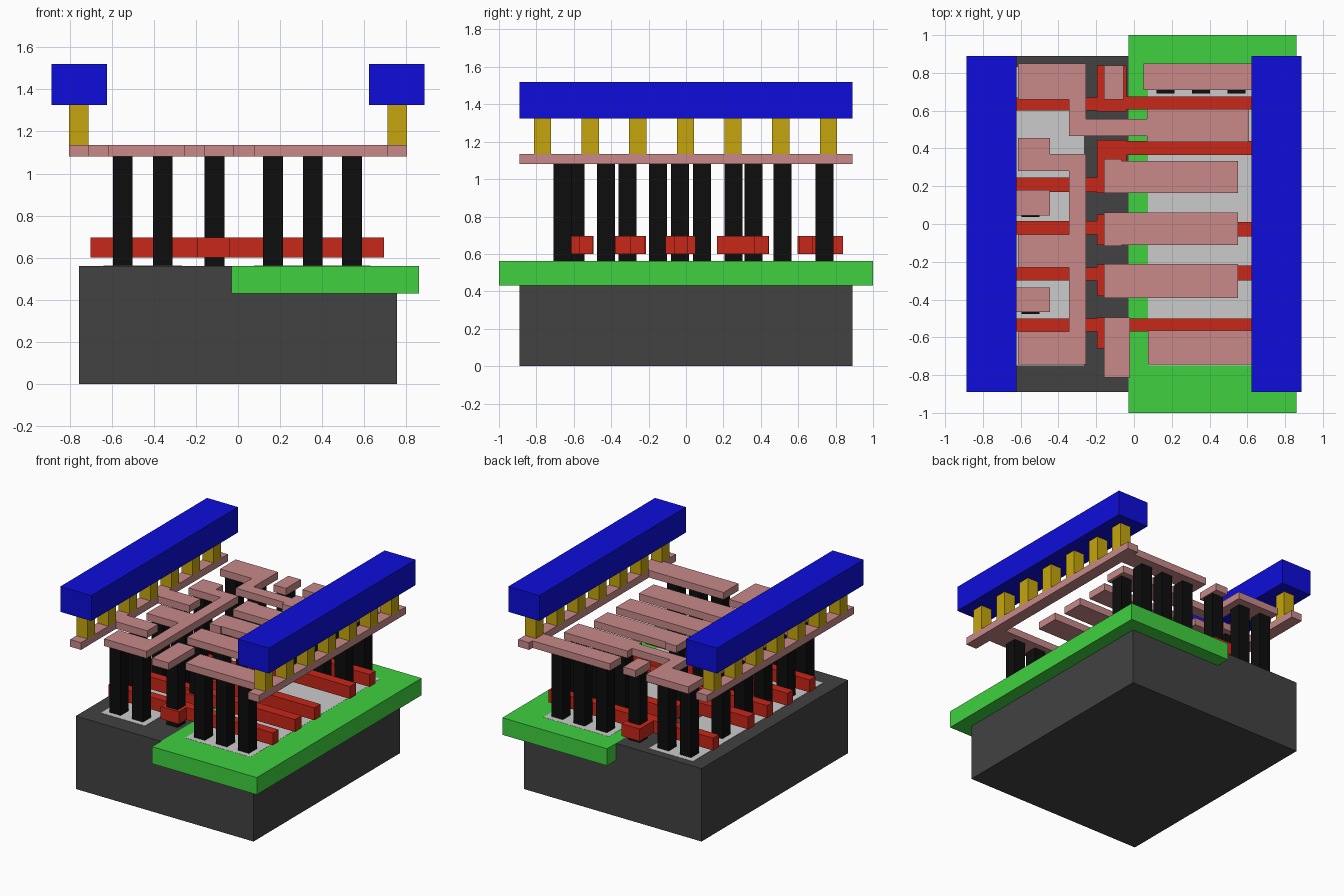
import bpy, bmesh


def material(name, r, g, b):
    m = bpy.data.materials.new(name)
    m.diffuse_color = (r, g, b, 1)
    return m


DARK = material("dark_grey", 0.054, 0.054, 0.054)
GREEN = material("green", 0.05, 0.64, 0.05)
RED = material("red", 0.58, 0.02, 0.01)
BLACK = material("black", 0.004, 0.004, 0.004)
PINK = material("pink", 0.58, 0.25, 0.25)
GOLD = material("gold", 0.56, 0.38, 0.004)
BLUE = material("blue", 0.004, 0.004, 0.7)


def prism(name, outline, z0, z1, mat=None):
    """Extrude a flat outline from z0 up to z1."""
    bm = bmesh.new()
    base = bm.faces.new([bm.verts.new((x, y, z0)) for x, y in outline])
    top = bmesh.ops.extrude_face_region(bm, geom=[base])["geom"]
    verts = [v for v in top if isinstance(v, bmesh.types.BMVert)]
    bmesh.ops.translate(bm, verts=verts, vec=(0, 0, z1 - z0))
    bmesh.ops.recalc_face_normals(bm, faces=bm.faces)
    mesh = bpy.data.meshes.new(name)
    bm.to_mesh(mesh)
    bm.free()
    ob = bpy.data.objects.new(name, mesh)
    bpy.context.collection.objects.link(ob)
    if mat:
        mesh.materials.append(mat)
    return ob


def box(name, x0, x1, y0, y1, z0, z1, mat=None):
    return prism(name, [(x0, y0), (x1, y0), (x1, y1), (x0, y1)], z0, z1, mat)


TOP = 0.56             # substrate surface
M0, M1 = 1.08, 1.135   # lower metal layer

# Substrate, well and the two diffusion areas
box("substrate", -0.755, 0.755, -0.89, 0.89, 0, TOP, DARK)
box("well", -0.03, 0.86, -1, 1, 0.43, TOP + 0.001, GREEN)
box("diffusion_left", -0.64, -0.265, -0.75, 0.83, 0.5, TOP + 0.002)
box("diffusion_right", 0.075, 0.63, -0.75, 0.83, 0.5, TOP + 0.002)

# Gate strips: a long bar with a contact pad near the middle
A, B = -0.70, 0.695
P, Q = -0.195, -0.04


def gate(i, left, right, pad):
    (l0, l1), (r0, r1), (p0, p1) = left, right, pad
    pts = [(A, l0), (P, l0), (P, p0), (Q, p0), (Q, r0), (B, r0),
           (B, r1), (Q, r1), (Q, p1), (P, p1), (P, l1), (A, l1)]
    clean = [p for k, p in enumerate(pts) if p != pts[k - 1]]
    prism(f"gate_strip_{i}", clean, 0.6, 0.695, RED)


gate(1, (0.60, 0.67), (0.605, 0.675), (0.595, 0.84))
gate(2, (0.17, 0.245), (0.365, 0.44), (0.165, 0.445))
gate(3, (-0.055, 0.015), (-0.065, 0.01), (-0.11, 0.05))
gate(4, (-0.30, -0.23), (-0.30, -0.22), (-0.38, -0.215))
gate(5, (-0.57, -0.50), (-0.57, -0.50), (-0.66, -0.495))

# Contact posts
LX, RX, CX = (-0.548, -0.358), (0.167, 0.355, 0.542), (-0.112,)
ROWS = [(LX, (0.74, -0.15, -0.66)), (LX[:1], (0.36, 0.085, -0.428)),
        (RX, (0.74, 0.515, -0.66)), (CX, (0.74, 0.253, -0.033, -0.313, -0.592))]
for xs, ys in ROWS:
    for y in ys:
        for x in xs:
            box("contact_post", x - 0.047, x + 0.047, y - 0.048, y + 0.048,
                TOP, M0, BLACK)


# Lower metal: power rails with fingers pointing inwards
def rail(name, side, fingers):
    outer, inner = side * 0.803, side * 0.71
    pts = [(outer, 0.89), (outer, -0.89), (inner, -0.89)]
    for y0, y1, tip in fingers:
        pts += [(inner, y0), (tip, y0), (tip, y1), (inner, y1)]
    prism(name, pts + [(inner, 0.89)], M0, M1, PINK)


rail("rail_left", -1, [(-0.465, -0.335, -0.445), (0.045, 0.18, -0.445)])
rail("rail_right", 1, [(-0.745, -0.565, 0.075), (0.71, 0.85, 0.05)])

# Lower metal: signal wires
prism("wire_upper", [(-0.615, 0.66), (-0.345, 0.66), (-0.345, 0.465), (0.07, 0.465),
                     (0.07, 0.435), (0.61, 0.435), (0.61, 0.61), (0.07, 0.61),
                     (0.07, 0.555), (-0.255, 0.555), (-0.255, 0.85), (-0.615, 0.85)],
      M0, M1, PINK)
prism("wire_comb", [(-0.615, -0.745), (-0.255, -0.745), (-0.255, 0.37), (-0.445, 0.37),
                    (-0.445, 0.455), (-0.615, 0.455), (-0.615, 0.28), (-0.345, 0.28),
                    (-0.345, -0.055), (-0.615, -0.055), (-0.615, -0.23),
                    (-0.345, -0.23), (-0.345, -0.57), (-0.615, -0.57)],
      M0, M1, PINK)
prism("pin_bar_1", [(-0.16, 0.165), (0.55, 0.165), (0.55, 0.333), (-0.065, 0.333),
                    (-0.065, 0.345), (-0.16, 0.345)], M0, M1, PINK)
prism("pin_bar_2", [(-0.16, -0.117), (-0.065, -0.117), (-0.065, -0.11), (0.55, -0.11),
                    (0.55, 0.062), (-0.16, 0.062)], M0, M1, PINK)
box("pin_bar_3", -0.16, 0.55, -0.393, -0.213, M0, M1, PINK)
box("pin_pad_back", -0.16, -0.055, 0.66, 0.84, M0, M1, PINK)
box("pin_pad_front", -0.16, -0.02, -0.813, -0.495, M0, M1, PINK)

# Via posts and upper metal beams on both sides
for s, side in ((-1, "left"), (1, "right")):
    for i in range(7):
        y = -0.767 + i * 0.2547
        box(f"via_post_{side}", *sorted((s * 0.71, s * 0.803)),
            y - 0.046, y + 0.046, M1, 1.325, GOLD)
    box(f"beam_{side}", *sorted((s * 0.623, s * 0.886)), -0.89, 0.89, 1.325, 1.52, BLUE)
